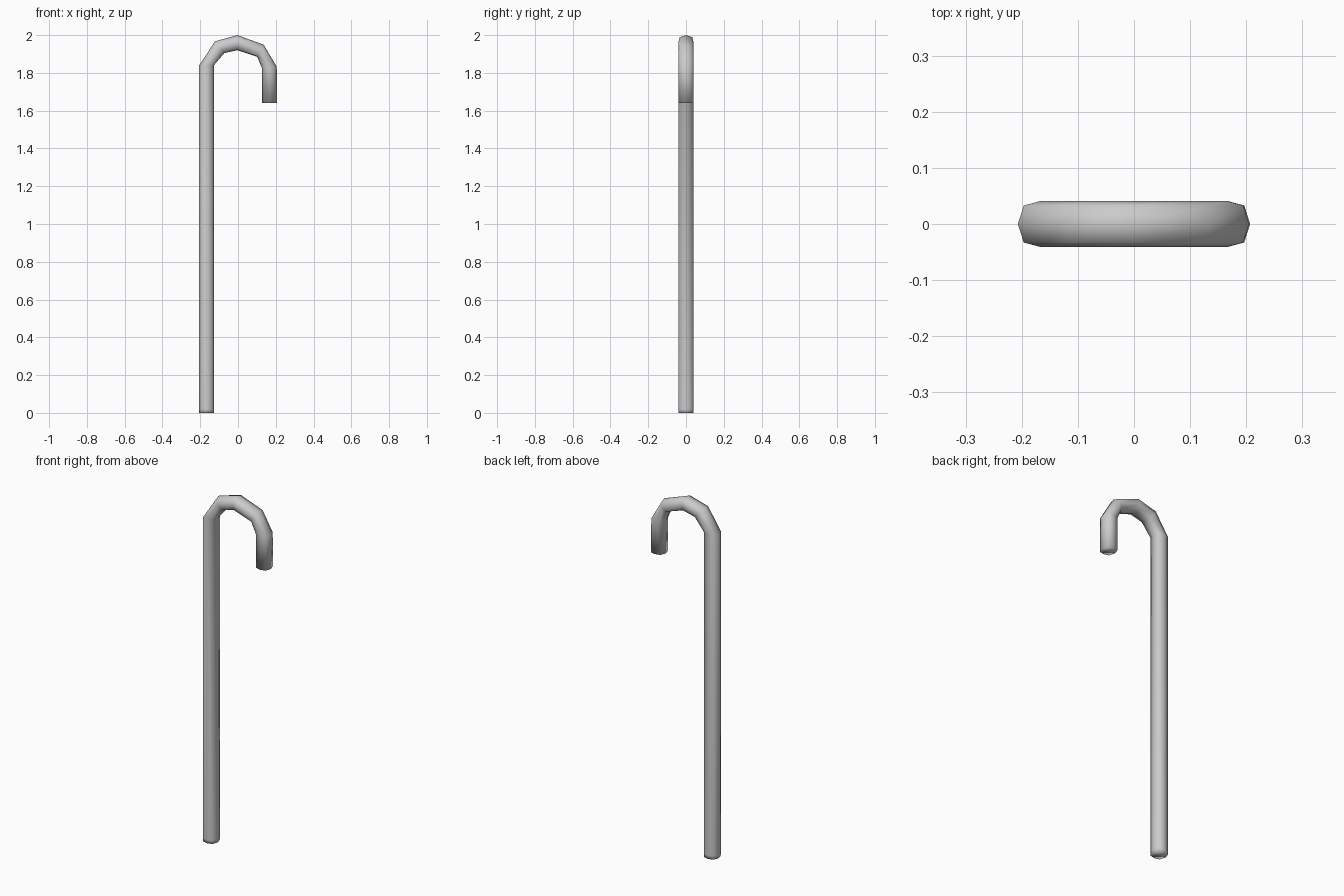
import bpy, bmesh
from mathutils import Vector

cube = bpy.data.objects.get("Cube")
if cube:
    bpy.data.objects.remove(cube)

# Plain grey material
grey = bpy.data.materials.new("plain_grey")
grey.use_nodes = True
colour = (0.6, 0.6, 0.6, 1)
grey.diffuse_color = colour
grey.node_tree.nodes["Principled BSDF"].inputs["Base Color"].default_value = colour

# Outer and inner edge (x, z) of each ring along the cane, foot to hook tip
rings = [
    ((-.207, 0), (-.126, 0)),
    ((-.207, .02), (-.126, .02)),
    ((-.207, 1.838), (-.126, 1.842)),
    ((-.122, 1.967), (-.072, 1.905)),
    ((-.003, 2.0), (-.004, 1.92)),
    ((.136, 1.949), (.102, 1.885)),
    ((.205, 1.833), (.126, 1.827)),
    ((.207, 1.64), (.126, 1.64)),
]
# Eight-sided section: (across, depth), slightly squared
section = [(1, 0), (.74, .033), (0, .041), (-.74, .033),
           (-1, 0), (-.74, -.033), (0, -.041), (.74, -.033)]

# Sweep the section through the rings and cap both ends
bm = bmesh.new()
loops = []
for outer, inner in rings:
    a = Vector((outer[0], 0, outer[1]))
    b = Vector((inner[0], 0, inner[1]))
    mid, half = (a + b) / 2, (a - b) / 2
    loops.append([bm.verts.new(mid + half * u + Vector((0, v, 0))) for u, v in section])
for low, high in zip(loops, loops[1:]):
    for i in range(len(section)):
        j = (i + 1) % len(section)
        bm.faces.new((low[i], low[j], high[j], high[i]))
bm.faces.new(loops[0])
bm.faces.new(loops[-1])
bmesh.ops.recalc_face_normals(bm, faces=bm.faces)
for face in bm.faces:
    face.smooth = True

mesh = bpy.data.meshes.new("cane")
bm.to_mesh(mesh)
bm.free()
mesh.materials.append(grey)
cane = bpy.data.objects.new("cane", mesh)
bpy.context.collection.objects.link(cane)
